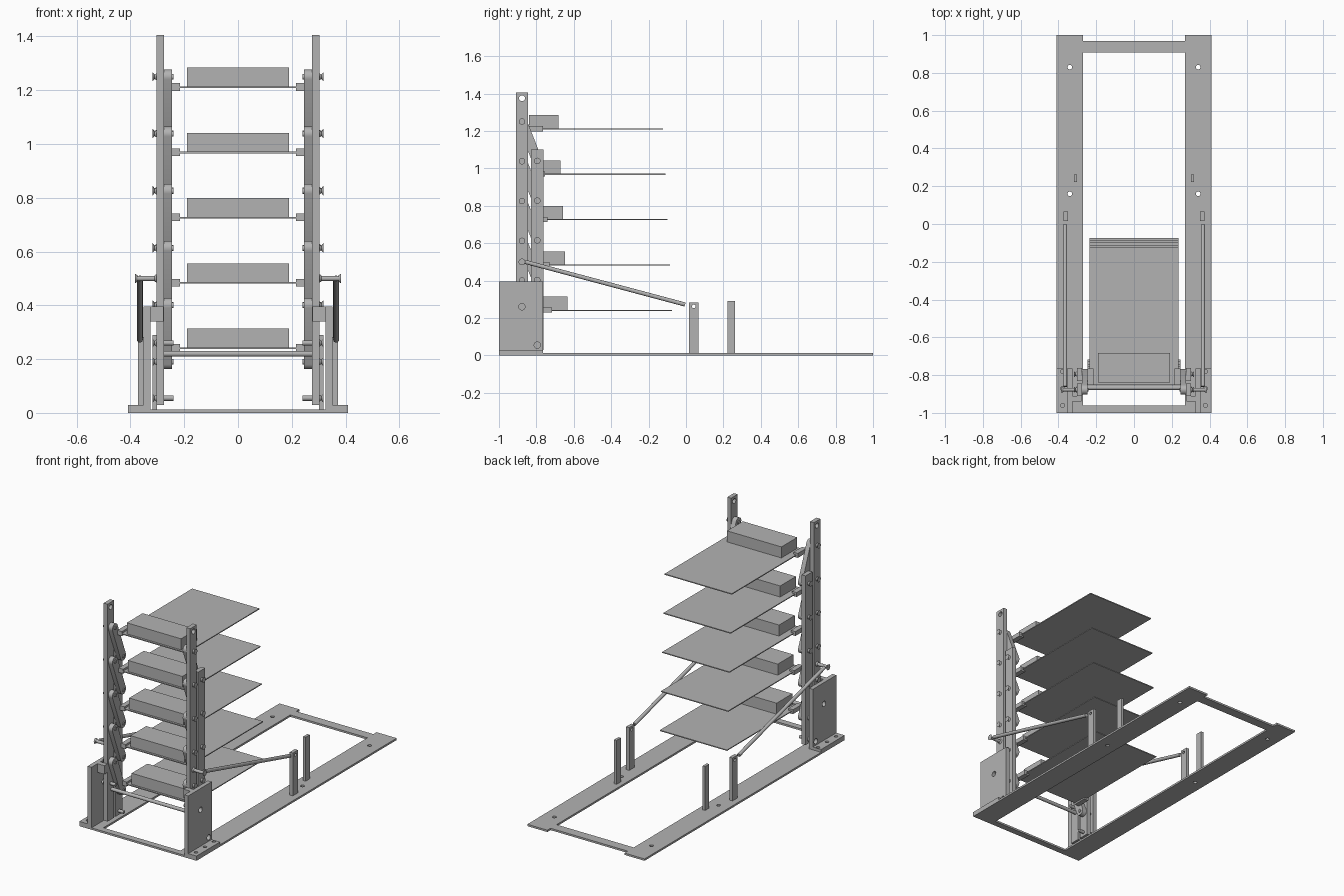
import bpy, bmesh, math
from mathutils import Vector, Matrix

if "Cube" in bpy.data.objects:
    bpy.data.objects.remove(bpy.data.objects["Cube"])

grey = bpy.data.materials.new("satin grey")
grey.use_nodes = True
grey.diffuse_color = (0.45, 0.45, 0.45, 1)
grey.node_tree.nodes["Principled BSDF"].inputs["Base Color"].default_value = (0.45, 0.45, 0.45, 1)


def finish(name, bm, mirror=False, smooth=False):
    bmesh.ops.recalc_face_normals(bm, faces=bm.faces)
    mesh = bpy.data.meshes.new(name)
    bm.to_mesh(mesh)
    bm.free()
    mesh.materials.append(grey)
    ob = bpy.data.objects.new(name, mesh)
    bpy.context.collection.objects.link(ob)
    if mirror:
        ob.modifiers.new("Mirror", 'MIRROR').use_mirror_merge = False
    if smooth:
        bpy.ops.object.select_all(action='DESELECT')
        ob.select_set(True)
        bpy.context.view_layer.objects.active = ob
        bpy.ops.object.shade_smooth_by_angle(angle=math.radians(35))
    return ob


def add_box(bm, x, y, z):
    size = Vector((x[1] - x[0], y[1] - y[0], z[1] - z[0]))
    mid = Vector((sum(x), sum(y), sum(z))) / 2
    bmesh.ops.create_cube(bm, size=1, matrix=Matrix.Translation(mid) @ Matrix.Diagonal(size.to_4d()))


def add_rod(bm, a, b, r1, r2=None, sides=20):
    a, b = Vector(a), Vector(b)
    d = b - a
    turn = d.to_track_quat('Z', 'Y').to_matrix().to_4x4()
    bmesh.ops.create_cone(bm, cap_ends=True, segments=sides, radius1=r1, radius2=r1 if r2 is None else r2,
                          depth=d.length, matrix=Matrix.Translation((a + b) / 2) @ turn)


def box(name, x, y, z, mirror=False):
    bm = bmesh.new()
    add_box(bm, x, y, z)
    return finish(name, bm, mirror)


def drill(ob, centres, axis, r):
    """Cut round holes along an axis, then remove the cutter."""
    bm = bmesh.new()
    for c in centres:
        add_rod(bm, Vector(c) - Vector(axis) * 0.1, Vector(c) + Vector(axis) * 0.1, r)
    cutter = finish("hole_cutter", bm)
    cutter.hide_render = True
    mod = ob.modifiers.new("Holes", 'BOOLEAN')
    mod.object, mod.operation, mod.solver = cutter, 'DIFFERENCE', 'EXACT'
    if len(ob.modifiers) > 1:
        ob.modifiers.move(len(ob.modifiers) - 1, 0)
    bpy.context.view_layer.update()
    new = bpy.data.meshes.new_from_object(ob.evaluated_get(bpy.context.evaluated_depsgraph_get()))
    ob.modifiers.clear()
    ob.data = new
    bpy.data.objects.remove(cutter)


X, Z = (1, 0, 0), (0, 0, 1)
FRONT, BACK = -0.877, -0.795          # pivot lines of the fixed and moving posts
PIVOTS = [0.40 + 0.2125 * i for i in range(5)]

# Base frame
rail = box("base_rail", (0.27, 0.41), (-1, 1), (0, 0.012), True)
drill(rail, [(0.34, 0.83, 0), (0.34, 0.16, 0)], Z, 0.012)
box("base_front_bar", (-0.27, 0.27), (-1, -0.96), (0, 0.012))
box("base_back_bar", (-0.27, 0.27), (0.908, 0.968), (0, 0.012))

# Side brackets: foot, upright plate and clamp block
foot = box("bracket_foot", (0.35, 0.41), (-1, -0.765), (0.012, 0.03), True)
drill(foot, [(0.378, y, 0.02) for y in (-0.78, -0.87, -0.96)], Z, 0.011)
plate = box("bracket_plate", (0.325, 0.352), (-1, -0.765), (0.012, 0.395), True)
drill(plate, [(0.34, FRONT, 0.26), (0.34, BACK, 0.055)], X, 0.017)
box("clamp_block", (0.277, 0.325), (-0.94, -0.91), (0.34, 0.395), True)

# Fixed and moving posts
post = box("fixed_post", (0.276, 0.303), (-0.91, -0.845), (0.03, 1.405), True)
drill(post, [(0.29, FRONT, 1.375)], X, 0.016)
box("moving_post", (0.276, 0.303), (-0.83, -0.762), (0.03, 1.10), True)

# Swinging links with round ends, and their pivot bolts
links, bolts = bmesh.new(), bmesh.new()


def add_link(top, bottom, r, x0, x1):
    d = Vector(top) - Vector(bottom)
    start = math.atan2(d.y, d.x) - math.pi / 2
    n = 12
    ring = []
    for centre, base in ((top, start), (bottom, start + math.pi)):
        for i in range(n + 1):
            a = base + math.pi * i / n
            ring.append(links.verts.new((x0, centre[0] + r * math.cos(a), centre[1] + r * math.sin(a))))
    face = links.faces.new(ring)
    out = bmesh.ops.extrude_face_region(links, geom=[face])["geom"]
    bmesh.ops.translate(links, vec=(x1 - x0, 0, 0),
                        verts=[v for v in out if isinstance(v, bmesh.types.BMVert)])


def add_bolt(y, z):
    add_rod(bolts, (0.24, y, z), (0.306, y, z), 0.010)
    add_rod(bolts, (0.303, y, z), (0.311, y, z), 0.013, 0.007)
    add_rod(bolts, (0.310, y, z), (0.318, y, z), 0.008, 0.017)


for z in PIVOTS:
    add_link((FRONT, z), (BACK, z - 0.21), 0.027, 0.246, 0.275)
    add_bolt(FRONT, z)
    add_bolt(BACK, z - 0.21)
add_bolt(FRONT, 0.26)
add_bolt(BACK, 0.055)
finish("swing_links", links, True, True)
finish("pivot_bolts", bolts, True, True)

# Cross shaft between the posts
bm = bmesh.new()
add_rod(bm, (-0.278, FRONT + 0.01, 0.22), (0.278, FRONT + 0.01, 0.22), 0.011)
finish("cross_shaft", bm, False, True)

# Trays, each with a load box and side tabs, stepping back going down
for i in range(5):
    z = 0.241 + 0.2425 * i
    s = 0.012 * (4 - i)
    box("tray", (-0.235, 0.235), (-0.853 + s, -0.122 + s), (z - 0.003, z + 0.003))
    box("load_box", (-0.19, 0.19), (-0.84 + s, -0.682 + s), (z + 0.003, z + 0.073))
    box("tray_tab", (0.215, 0.247), (-0.853 + s, -0.765 + s), (z - 0.013, z + 0.015), True)

# Gas struts with their long upper bolts
bm = bmesh.new()
add_rod(bm, (0.365, -0.86, 0.50), (0.365, -0.005, 0.272), 0.011)
finish("strut", bm, True, True)
bm = bmesh.new()
add_rod(bm, (0.30, FRONT, 0.50), (0.378, FRONT, 0.50), 0.010)
add_rod(bm, (0.374, FRONT, 0.50), (0.383, FRONT, 0.50), 0.012, 0.018)
add_rod(bm, (0.303, FRONT, 0.50), (0.311, FRONT, 0.50), 0.016, 0.010)
finish("strut_bolt", bm, True, True)

# Strut stands and stop posts on the rails
stand = box("strut_stand", (0.35, 0.372), (0.017, 0.067), (0.012, 0.283), True)
drill(stand, [(0.36, 0.042, 0.262)], X, 0.010)
box("stop_post", (0.301, 0.318), (0.222, 0.263), (0.012, 0.29), True)
